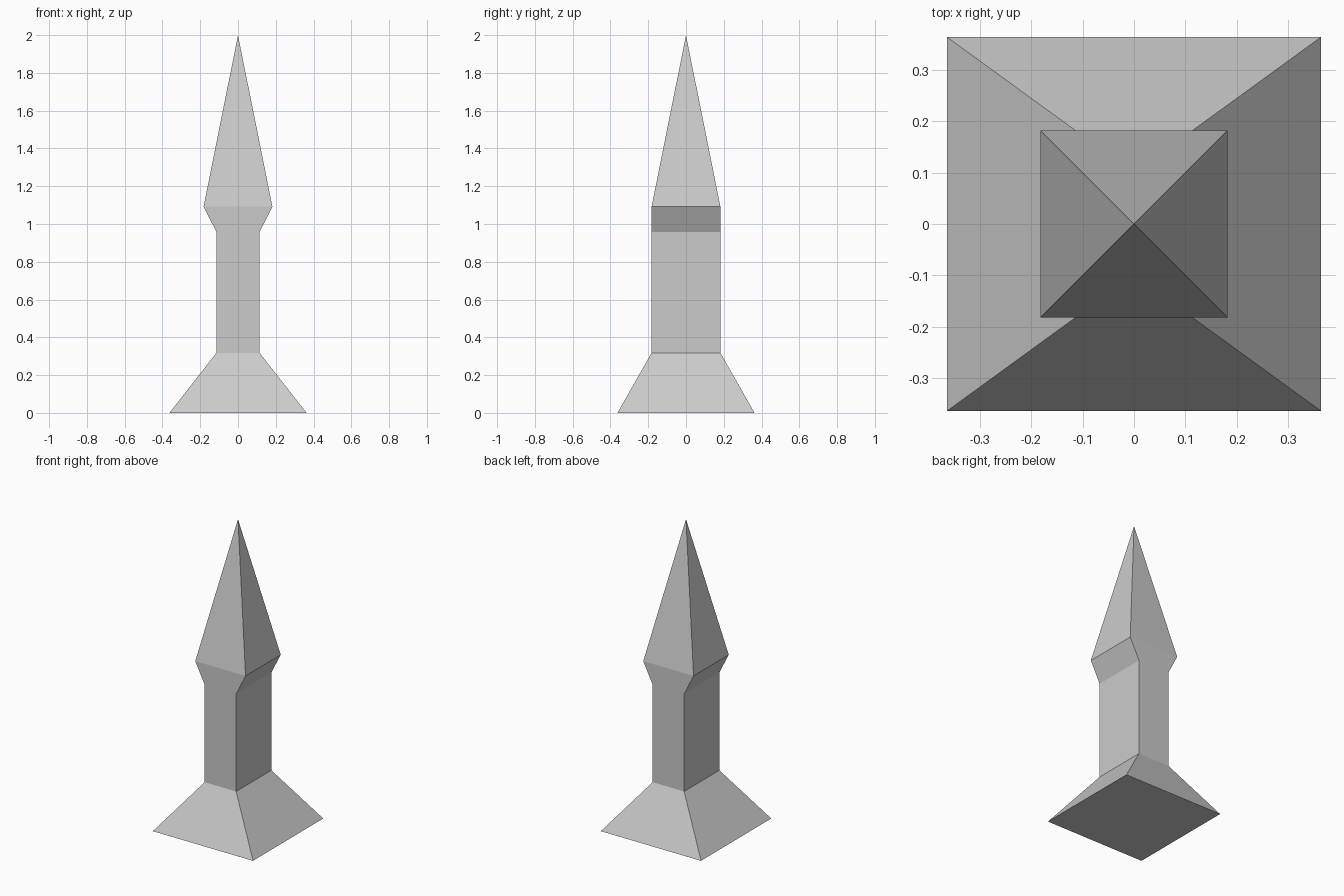
import bpy, bmesh

if "Cube" in bpy.data.objects:
    bpy.data.objects.remove(bpy.data.objects["Cube"])

# Rectangular cross-sections from bottom to top: half width x, half depth y, height z
SECTIONS = [
    (0.363, 0.363, 0.0),     # foot of flared base
    (0.114, 0.182, 0.318),   # bottom of shaft
    (0.114, 0.182, 0.957),   # top of shaft
    (0.182, 0.182, 1.092),   # flared collar
]
TIP_Z = 2.0


def ring(bm, hx, hy, z):
    return [bm.verts.new((sx * hx, sy * hy, z))
            for sx, sy in ((-1, -1), (1, -1), (1, 1), (-1, 1))]


bm = bmesh.new()
rings = [ring(bm, *s) for s in SECTIONS]

# Underside
bm.faces.new(rings[0][::-1])

# Base, shaft and collar walls
for low, high in zip(rings, rings[1:]):
    for i in range(4):
        j = (i + 1) % 4
        bm.faces.new((low[i], low[j], high[j], high[i]))

# Pointed head
tip = bm.verts.new((0, 0, TIP_Z))
for i in range(4):
    bm.faces.new((rings[-1][i], rings[-1][(i + 1) % 4], tip))

bmesh.ops.recalc_face_normals(bm, faces=bm.faces)
mesh = bpy.data.meshes.new("pointed_pillar")
bm.to_mesh(mesh)
bm.free()
bpy.context.collection.objects.link(bpy.data.objects.new("pointed_pillar", mesh))
